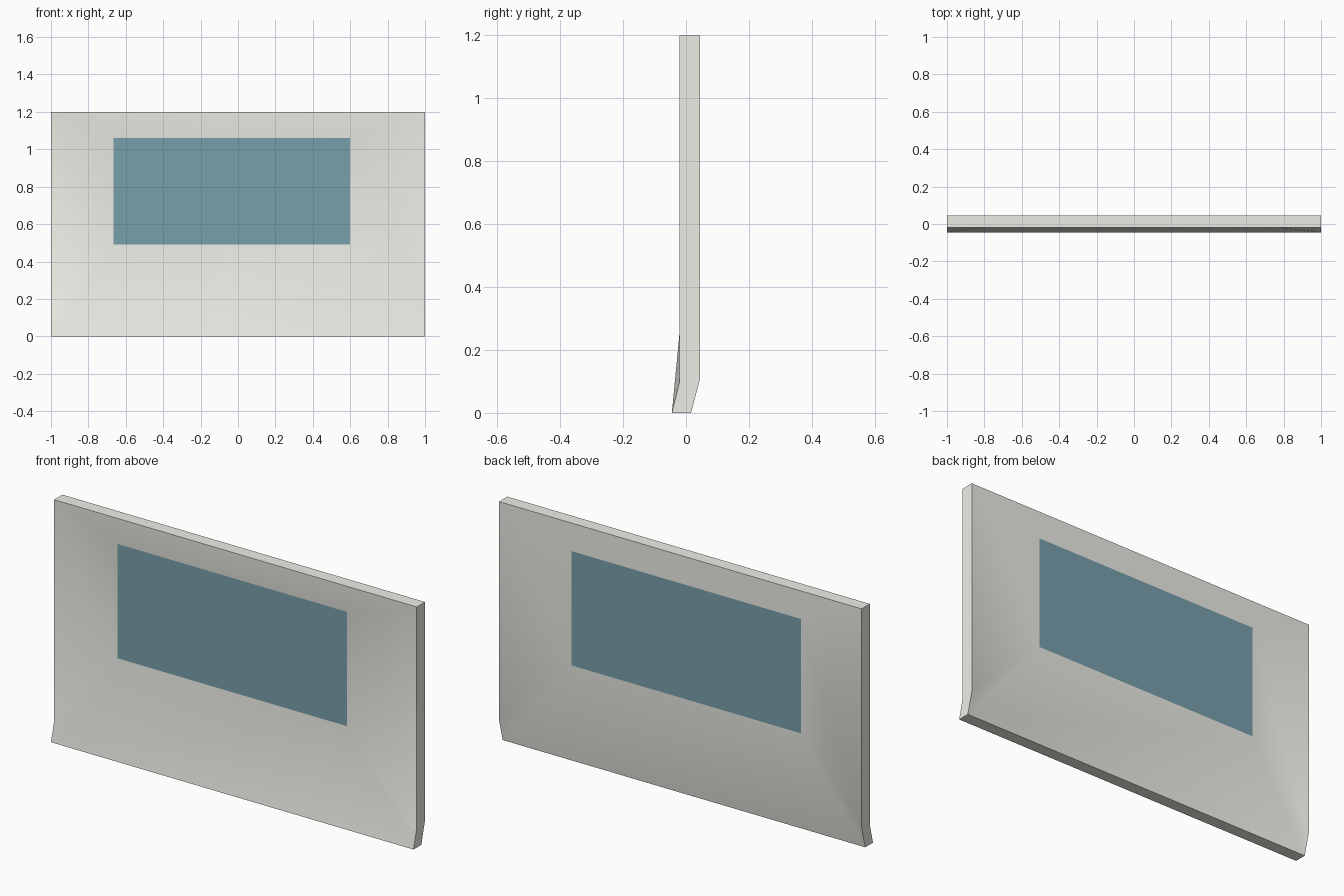
import bpy, bmesh

if "Cube" in bpy.data.objects:
    bpy.data.objects.remove(bpy.data.objects["Cube"])

X0, X1, Z0, Z1 = -0.665, 0.6, 0.49, 1.06     # window rectangle
TOP = 1.2


def material(name, colour):
    mat = bpy.data.materials.new(name)
    mat.diffuse_color = (*colour, 1)
    mat.use_nodes = True
    mat.node_tree.nodes["Principled BSDF"].inputs["Base Color"].default_value = mat.diffuse_color
    return mat


def finish(bm, name, mat):
    mesh = bpy.data.meshes.new(name)
    bm.to_mesh(mesh)
    bm.free()
    mesh.materials.append(mat)
    ob = bpy.data.objects.new(name, mesh)
    bpy.context.collection.objects.link(ob)
    bpy.ops.object.select_all(action='DESELECT')
    ob.select_set(True)
    bpy.context.view_layer.objects.active = ob
    bpy.ops.object.shade_smooth_by_angle(angle=0.6)


def window_points(y):
    return [(X0, y, Z0), (X1, y, Z0), (X1, y, Z1), (X0, y, Z1)]


# each skin: edge y, foot y, bend height, window y (the front is dished)
SKINS = ((-0.02, -0.045, 0.10, 0.002), (0.045, 0.016, 0.11, 0.045))

# panel body: a frame of faces between outline and window on each side
bm = bmesh.new()
outlines = []
for back, (y, foot, bend, wy) in enumerate(SKINS):
    o = [bm.verts.new(p) for p in ((-1, foot, 0), (1, foot, 0), (1, y, bend),
                                   (1, y, TOP), (-1, y, TOP), (-1, y, bend))]
    w = [bm.verts.new(p) for p in window_points(wy)]
    faces = [(o[0], o[1], w[1], w[0]), (o[1], o[2], w[1]), (o[2], o[3], w[2], w[1]),
             (o[3], o[4], w[3], w[2]), (o[4], o[5], w[0], w[3]), (o[5], o[0], w[0])]
    for face in faces:
        bm.faces.new(face[::-1] if back else face)
    outlines.append(o)
# rim joining the two skins
f, b = outlines
for i in range(6):
    j = (i + 1) % 6
    bm.faces.new((f[j], f[i], b[i], b[j]))
finish(bm, "panel", material("pale_plastic", (0.85, 0.855, 0.80)))

# window panes, flush on both sides
bm = bmesh.new()
for back, skin in enumerate(SKINS):
    w = [bm.verts.new(p) for p in window_points(skin[3])]
    bm.faces.new(w[::-1] if back else w)
finish(bm, "window_pane", material("glass", (0.19, 0.35, 0.41)))
